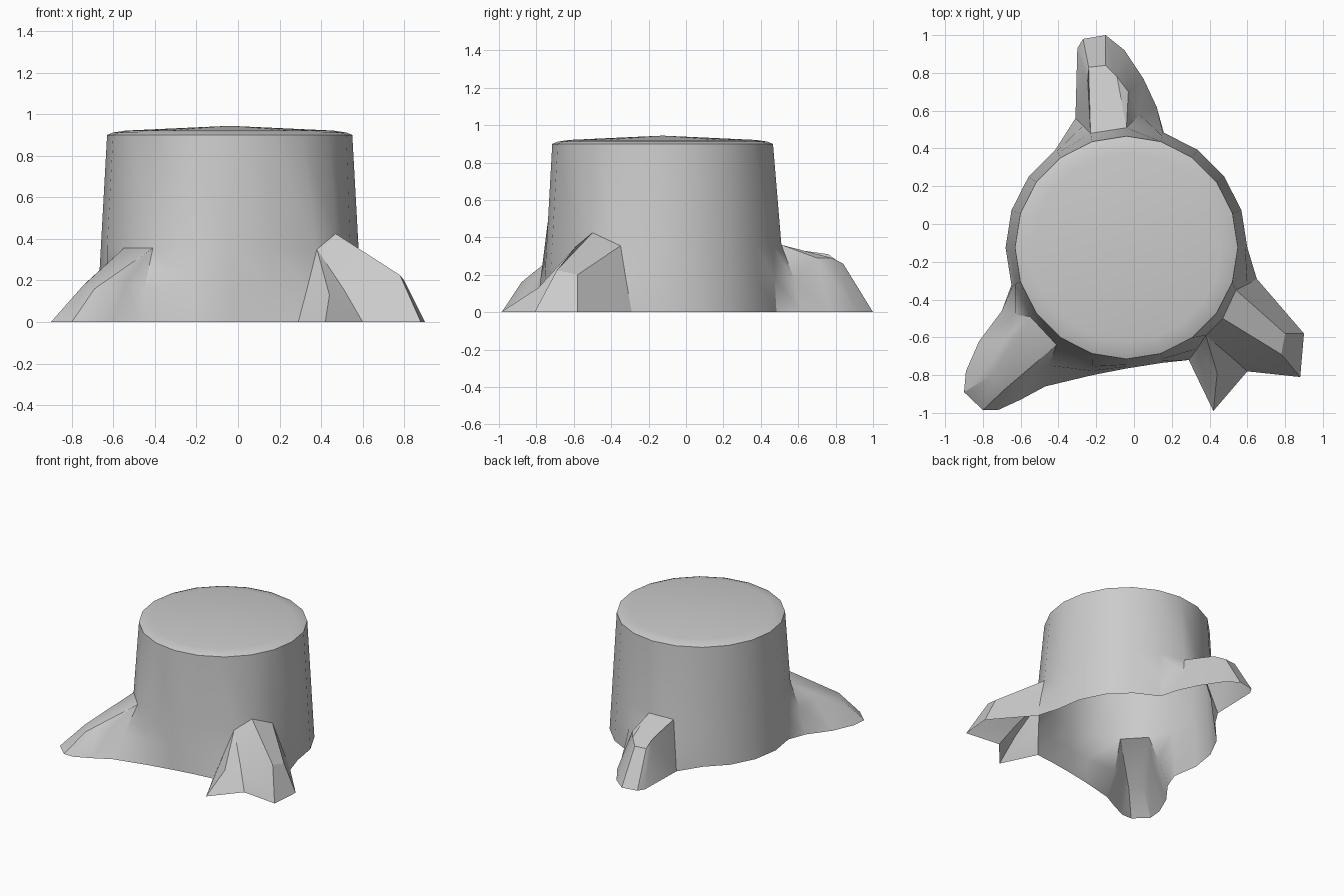
import bpy, bmesh
from math import cos, sin, pi
from mathutils import Vector

if "Cube" in bpy.data.objects:
    bpy.data.objects.remove(bpy.data.objects["Cube"])

CX, CY, N = -0.04, -0.125, 20


def ring(k, r, z):
    a = 2 * pi * k / N
    return Vector((CX + r * cos(a), CY + r * sin(a), z))


# Roots: each column is (trunk side index, attach point, middle point, base xy)
a5, a6 = (-.04, .51, .36), (-.23, .48, .35)
back_root = [
    (5, a5, (.03, .58, .17), (.12, .62)),
    (5, a5, (-.03, .70, .29), (.05, .77)),
    (5, a5, (-.09, .78, .29), (-.05, .92)),
    (5, a5, (-.15, .84, .26), (-.15, 1.0)),
    (6, a6, (-.24, .83, .26), (-.27, .98)),
    (6, a6, (-.245, .76, .31), (-.30, .93)),
    (6, a6, (-.27, .52, .18), (-.31, .56)),
]
a12, a13 = (-.55, -.49, .355), (-.41, -.64, .355)
left_root = [
    (12, a12, (-.63, -.48, .19), (-.70, -.46)),
    (12, a12, (-.68, -.60, .22), (-.82, -.62)),
    (12, a12, (-.73, -.70, .19), (-.89, -.78)),
    (12, a12, (-.75, -.80, .17), (-.90, -.89)),
    (13, a13, (-.69, -.88, .16), (-.80, -.985)),
    (13, a13, (-.62, -.83, .20), (-.72, -.985)),
    (13, a13, (-.54, -.79, .19), (-.60, -.93)),
    (13, a13, (-.45, -.75, .16), (-.47, -.86)),
]
a17, a18, a19 = (.38, -.59, .35), (.47, -.50, .425), (.54, -.35, .355)
right_root = [
    (17, a17, (.335, -.66, .17), (.29, -.72)),
    (17, a17, (.44, -.79, .13), (.42, -.99)),
    (17, a17, (.51, -.70, .155), (.60, -.78)),
    (18, a18, (.78, -.69, .225), (.88, -.81)),
    (19, a19, (.80, -.58, .20), (.90, -.58)),
    (19, a19, (.60, -.32, .17), (.65, -.29)),
]
# Flared base of the front wall between the two front roots
flare = {14: (-.22, -.80), 15: (-.04, -.765), 16: (.15, -.735)}


def plain(k):
    """Straight bark column from the rim down to the ground."""
    top = ring(k, .59, .9)
    base = Vector((*flare[k], 0)) if k in flare else ring(k, .64, 0)
    return (k, top.lerp(base, .6), top.lerp(base, .8), base.xy)


columns = ([plain(k) for k in range(0, 5)] + back_root
           + [plain(k) for k in range(7, 12)] + left_root
           + [plain(k) for k in range(14, 17)] + right_root)

# Trunk wall and hollow roots, open underneath
bm = bmesh.new()
grid = [[bm.verts.new(p) for p in (ring(k, .59, .9), a, m, (*b, 0))]
        for k, a, m, b in columns]
for i, c in enumerate(grid):
    d = grid[(i + 1) % len(grid)]
    for j in range(3):
        bm.faces.new((c[j], c[j + 1], d[j + 1], d[j]))

# Bevelled cut top rising slightly to the centre
rings = [[bm.verts.new(ring(k, r, z)) for k in range(N)]
         for r, z in ((.59, .9), (.56, .912), (.5, .921))]
tip = bm.verts.new((CX, CY, .944))
for k in range(N):
    n = (k + 1) % N
    for lo, hi in zip(rings, rings[1:]):
        bm.faces.new((lo[k], lo[n], hi[n], hi[k]))
    bm.faces.new((rings[-1][k], rings[-1][n], tip))

bmesh.ops.remove_doubles(bm, verts=bm.verts, dist=.0005)
bmesh.ops.recalc_face_normals(bm, faces=bm.faces)
mesh = bpy.data.meshes.new("tree_stump")
bm.to_mesh(mesh)
bm.free()
stump = bpy.data.objects.new("tree_stump", mesh)
bpy.context.collection.objects.link(stump)
bpy.context.view_layer.objects.active = stump
stump.select_set(True)
bpy.ops.object.shade_smooth_by_angle(angle=.52)
